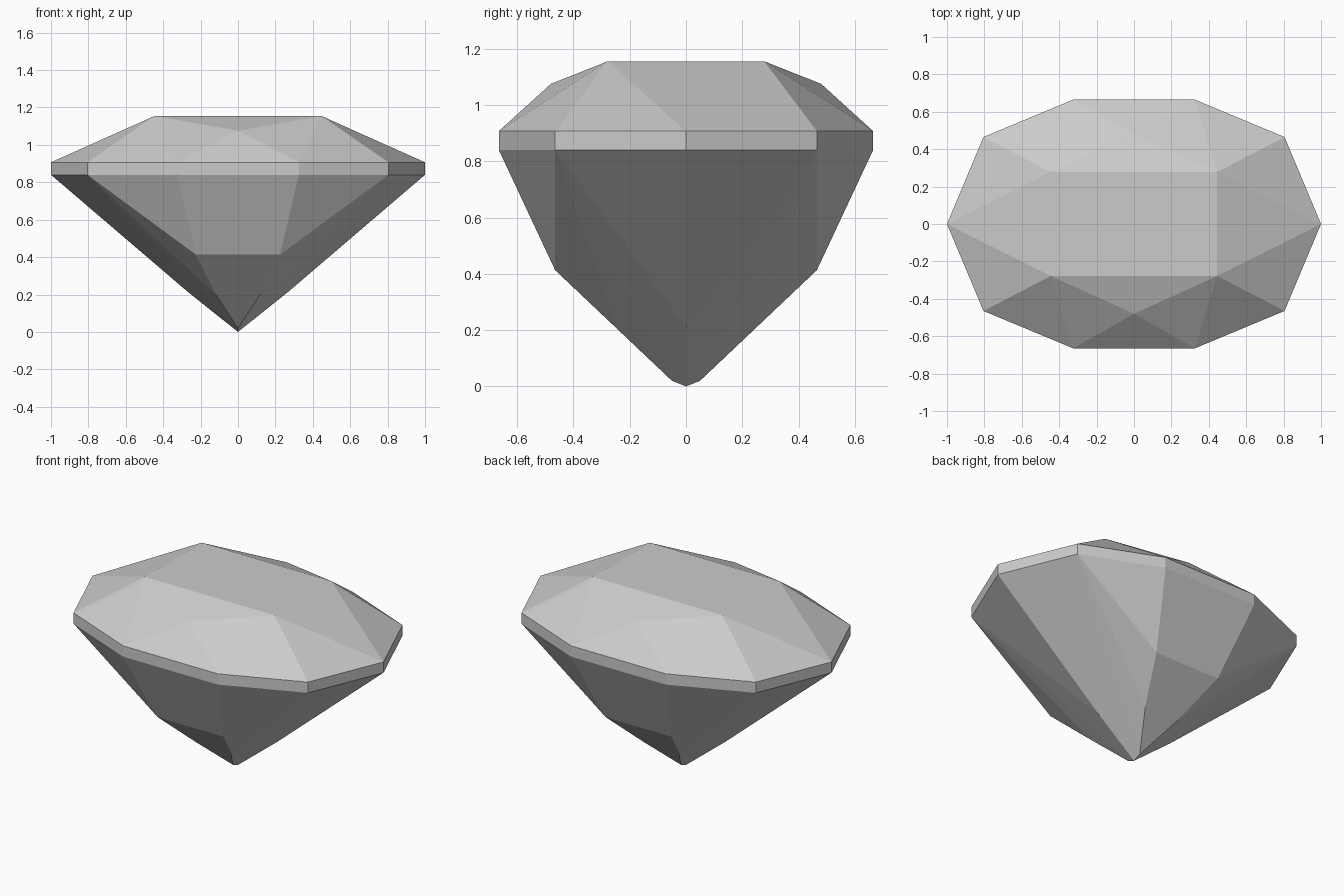
import bpy, bmesh, math

cube = bpy.data.objects.get("Cube")
if cube:
    bpy.data.objects.remove(cube)

# Stone colour
mat = bpy.data.materials.new("grey_stone")
mat.use_nodes = True
colour = (0.6, 0.6, 0.6, 1)
mat.diffuse_color = colour
mat.node_tree.nodes["Principled BSDF"].inputs["Base Color"].default_value = colour


def mirrored(x, y, z):
    """The corner and its mirror images across both vertical planes."""
    return {(sx * x, sy * y, z) for sx in (1, -1) for sy in (1, -1)}


# Corners of one quarter of the cut stone
GIRDLE = [(1, 0), (0.805, 0.465), (0.325, 0.665)]
quarter = [(x, y, z) for x, y in GIRDLE for z in (0.84, 0.907)]
quarter += [(0.445, 0.278, 1.155), (0, 0.48, 1.075)]              # crown
quarter += [(0.225, 0.465, 0.413), (0.267, 0, 0.213),             # pavilion
            (0.12, 0.242, 0.202), (0, 0.05, 0.02), (0, 0, 0)]
corners = set().union(*(mirrored(*c) for c in quarter))

# Facets are the convex hull of the corners, with flat regions merged
bm = bmesh.new()
for corner in sorted(corners):
    bm.verts.new(corner)
bmesh.ops.convex_hull(bm, input=bm.verts[:])
bmesh.ops.dissolve_limit(bm, angle_limit=math.radians(0.5),
                         verts=bm.verts[:], edges=bm.edges[:])
bmesh.ops.recalc_face_normals(bm, faces=bm.faces[:])

mesh = bpy.data.meshes.new("gemstone")
bm.to_mesh(mesh)
bm.free()
mesh.materials.append(mat)
gem = bpy.data.objects.new("gemstone", mesh)
bpy.context.scene.collection.objects.link(gem)
